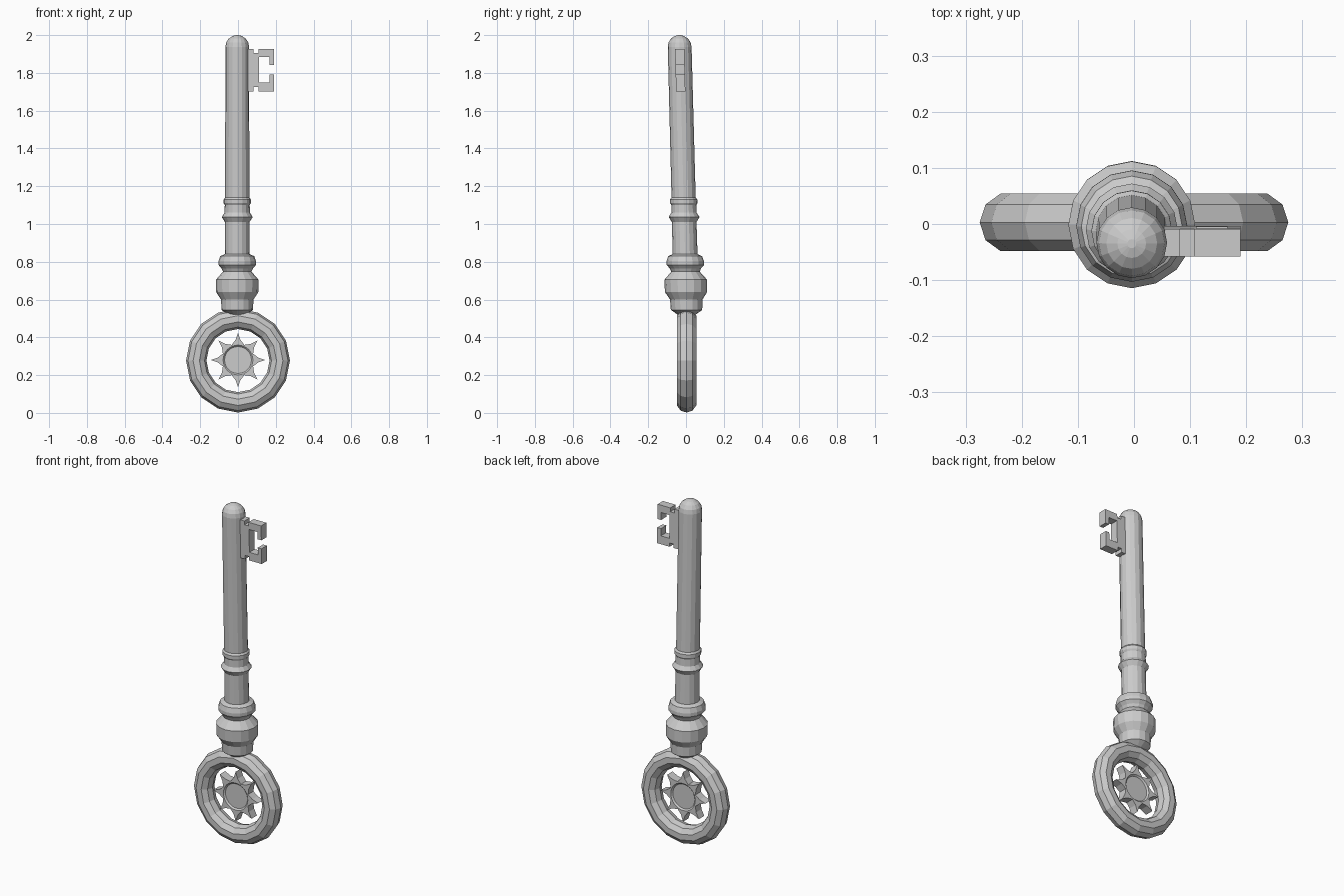
import bpy, bmesh
from math import sin, cos, pi, radians

if "Cube" in bpy.data.objects:
    bpy.data.objects.remove(bpy.data.objects["Cube"])

SIDES = 16
RING_Z = 0.277


def loft(name, loops):
    """Skin closed loops of equal length and cap both ends."""
    bm = bmesh.new()
    rows = [[bm.verts.new(p) for p in loop] for loop in loops]
    n = len(rows[0])
    for a, b in zip(rows, rows[1:]):
        for i in range(n):
            j = (i + 1) % n
            bm.faces.new((a[i], a[j], b[j], b[i]))
    bm.faces.new(rows[0])
    bm.faces.new(rows[-1])
    bmesh.ops.recalc_face_normals(bm, faces=bm.faces)
    mesh = bpy.data.meshes.new(name)
    bm.to_mesh(mesh)
    bm.free()
    obj = bpy.data.objects.new(name, mesh)
    bpy.context.collection.objects.link(obj)
    return obj


def lean(z):
    """The shaft leans slightly toward the front."""
    return -0.026 * (z - 0.65)


# Handle ring
bpy.ops.mesh.primitive_torus_add(
    major_radius=0.221, minor_radius=0.054, major_segments=SIDES,
    minor_segments=10, location=(0, 0.003, RING_Z), rotation=(radians(90), 0, 0))
bpy.context.object.name = "handle_ring"

# Shaft with turned collars and a domed tip: (radius, z)
profile = [(0.035, 0.512), (0.083, 0.545), (0.086, 0.60), (0.112, 0.64),
           (0.113, 0.705), (0.075, 0.748), (0.083, 0.765), (0.099, 0.783),
           (0.099, 0.803), (0.09, 0.83), (0.066, 0.84), (0.065, 1.01),
           (0.082, 1.037), (0.067, 1.06), (0.066, 1.10), (0.072, 1.11),
           (0.072, 1.13), (0.064, 1.14), (0.063, 1.938)]
profile += [(0.063 * cos(a), 1.938 + 0.062 * sin(a))
            for a in (radians(d) for d in (22, 44, 66, 84))]
profile[-1] = (0.008, 2.0)
loft("shaft", [[(-0.004 + r * cos(2 * pi * i / SIDES),
                 lean(z) + r * sin(2 * pi * i / SIDES), z)
                for i in range(SIDES)] for r, z in profile])

# Bit: C-shaped tooth plate with small notches near the shaft
outline = [(0.03, 1.927), (0.082, 1.927), (0.082, 1.905), (0.108, 1.905),
           (0.108, 1.927), (0.19, 1.927), (0.19, 1.842), (0.166, 1.842),
           (0.166, 1.885), (0.111, 1.885), (0.111, 1.75), (0.166, 1.75),
           (0.166, 1.792), (0.19, 1.792), (0.19, 1.702), (0.108, 1.702),
           (0.108, 1.724), (0.082, 1.724), (0.082, 1.702), (0.03, 1.702)]
loft("bit", [[(x, lean(z) + dy, z) for x, z in outline]
             for dy in (-0.025, 0.024)])

# Eight-pointed star with a recessed disc on both faces
N = 32
star_r = [(0.145, 0.108, 0.087, 0.108)[i % 4] for i in range(N)]
star_a = [2 * pi * i / N + (0, -0.08, 0, 0.08)[i % 4] for i in range(N)]
even_a = [2 * pi * i / N for i in range(N)]


def loop(radii, angles, y):
    return [(r * cos(a), 0.003 + y, RING_Z + 0.003 + r * sin(a))
            for r, a in zip(radii, angles)]


half = [([0.071] * N, even_a, 0.017), ([0.079] * N, even_a, 0.025),
        (star_r, star_a, 0.025)]
loft("star", [loop(*h) for h in half]
     + [loop(r, a, -y) for r, a, y in reversed(half)])
